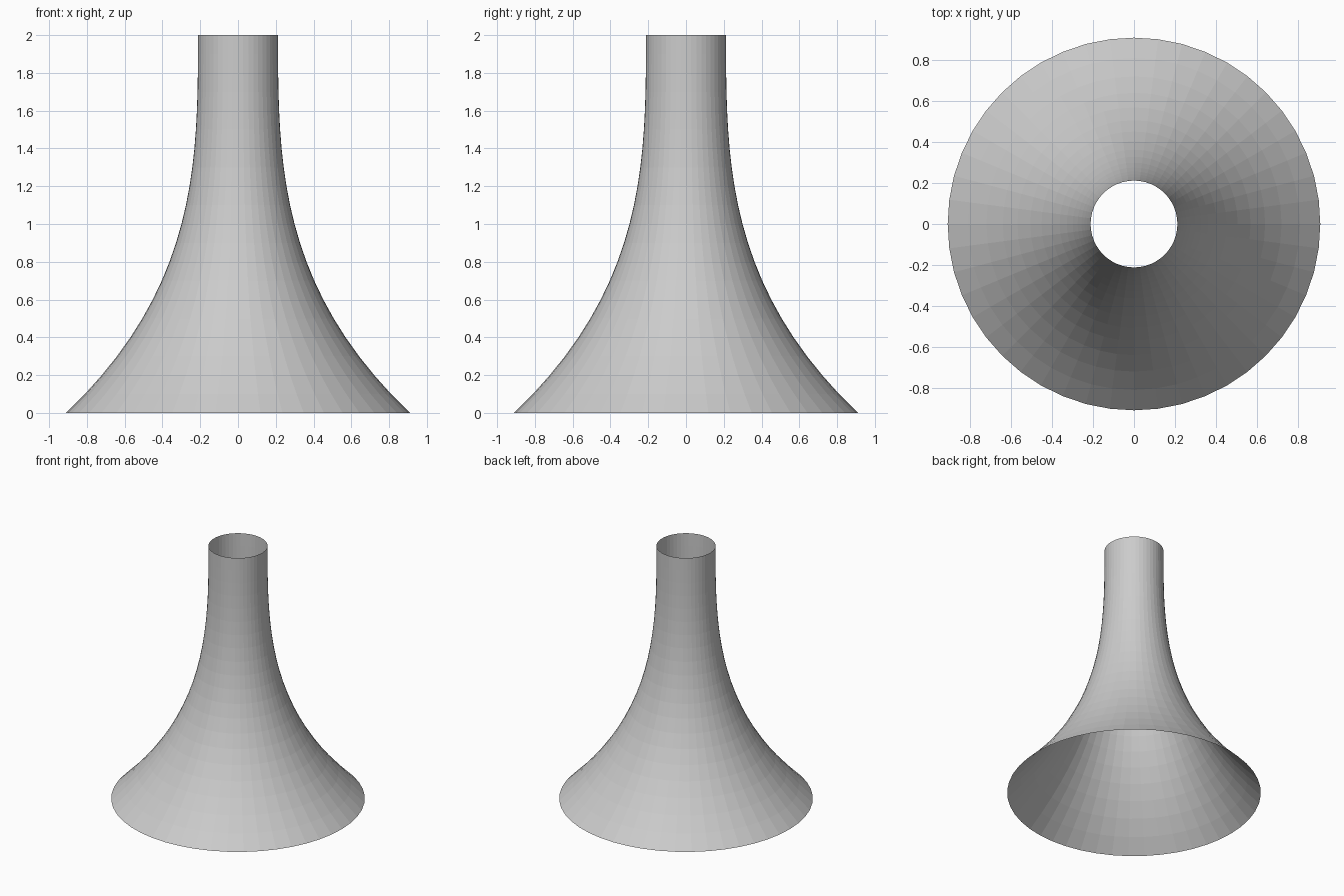
import bpy, bmesh, math

if "Cube" in bpy.data.objects:
    bpy.data.objects.remove(bpy.data.objects["Cube"])

SIDES, RINGS = 48, 20
HEIGHT, NECK, FLARE = 2.0, 0.212, 0.698

# Open flared tube: radius eases cubically from wide base to narrow neck
bm = bmesh.new()
rings = []
for i in range(RINGS + 1):
    t = i / RINGS
    r = NECK + FLARE * (1 - t) ** 3
    rings.append([bm.verts.new((r * math.cos(2 * math.pi * k / SIDES),
                                r * math.sin(2 * math.pi * k / SIDES),
                                HEIGHT * t)) for k in range(SIDES)])

# Flat-shaded quads between neighbouring rings, both ends left open
for low, high in zip(rings, rings[1:]):
    for k in range(SIDES):
        n = (k + 1) % SIDES
        bm.faces.new((low[k], low[n], high[n], high[k]))

mesh = bpy.data.meshes.new("flared_horn")
bm.to_mesh(mesh)
bm.free()
bpy.context.collection.objects.link(bpy.data.objects.new("flared_horn", mesh))
